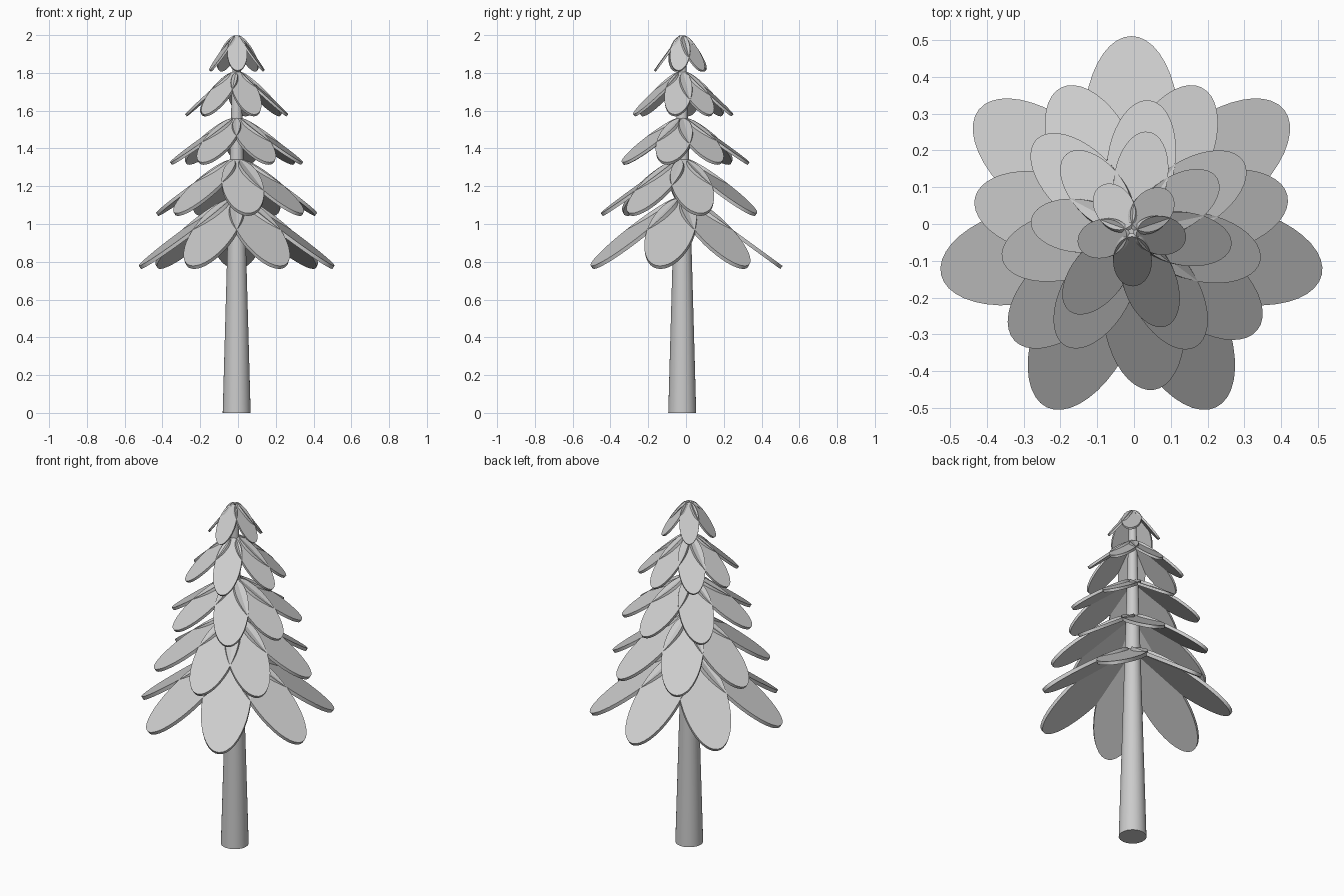
import bpy
from math import cos, sin, atan2, hypot, radians
from mathutils import Matrix

if "Cube" in bpy.data.objects:
    bpy.data.objects.remove(bpy.data.objects["Cube"])

CX, CY = -0.007, -0.02   # trunk axis


def finish(obj, name):
    obj.name = name
    bpy.ops.object.shade_smooth_by_angle(angle=radians(35))


# Tapered trunk
bpy.ops.mesh.primitive_cone_add(vertices=32, radius1=0.074, radius2=0.019, depth=1.96,
                                location=(CX, CY, 0.98))
finish(bpy.context.object, "trunk")


# Flat oval bough sloping down and outward from the trunk
def bough(name, angle, tip_r, tip_z, root_r, root_z, width, thick):
    run, drop = tip_r - root_r, root_z - tip_z
    bpy.ops.mesh.primitive_cylinder_add(vertices=40, radius=1, depth=1)
    obj = bpy.context.object
    size = Matrix.Diagonal((hypot(run, drop) / 2, width / 2, thick, 1))
    tilt = Matrix.Rotation(atan2(drop, run), 4, 'Y')
    place = Matrix.Translation(((tip_r + root_r) / 2, 0, (tip_z + root_z) / 2))
    turn = Matrix.Rotation(radians(angle), 4, 'Z')
    obj.data.transform(Matrix.Translation((CX, CY, 0)) @ turn @ place @ tilt @ size)
    finish(obj, name)


# Tiers: tip radius, tip z, root radius, root z, width, thickness, bough angles
tiers = [
    (0.525, 0.77, 0.03, 1.13, 0.26, 0.020, [90 - i * 360 / 7 for i in range(7)]),
    (0.430, 1.05, 0.03, 1.335, 0.22, 0.018, [64, 13, -38, -82, -137, 168, 116]),
    (0.355, 1.32, 0.02, 1.555, 0.185, 0.016, [82, 32, -13, -61, -120, -168, 136]),
    (0.270, 1.575, 0.02, 1.80, 0.145, 0.014, [80, 32, -8, -70, -128, 174, 130]),
    (0.145, 1.81, 0.01, 1.995, 0.105, 0.011, [46, -8, -88, 194, 125]),
]
for t, (*dims, angles) in enumerate(tiers):
    for i, a in enumerate(angles):
        bough(f"tier_{t + 1}_bough_{i + 1}", a, *dims)
